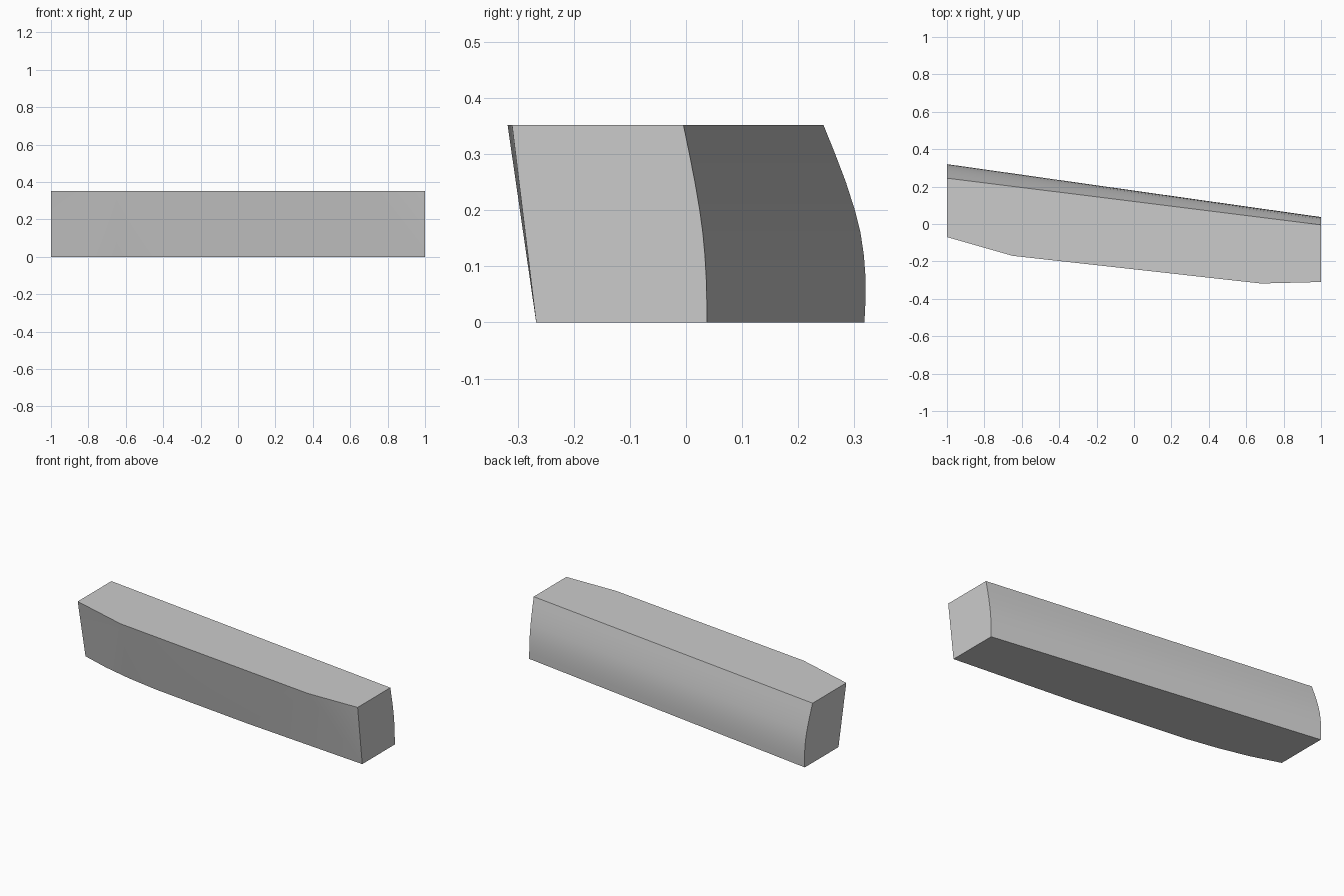
import bpy, bmesh, math

cube = bpy.data.objects.get("Cube")
if cube:
    bpy.data.objects.remove(cube, do_unlink=True)

HEIGHT = 0.352

# One plain grey material
grey = bpy.data.materials.new("plain_grey")
grey.use_nodes = True
colour = (0.6, 0.6, 0.6, 1)
grey.diffuse_color = colour
grey.node_tree.nodes["Principled BSDF"].inputs["Base Color"].default_value = colour

# Front outline (x, y): curved along the base, angular along the top
base_front = [(-1, 0.003), (-0.83, -0.05), (-0.65, -0.092), (-0.45, -0.126), (0.2, -0.198), (1, -0.267)]
top_front = [(-1, -0.07), (-0.65, -0.17), (0.68, -0.318), (1, -0.31)]

# Bowed back profile: (height, setback at the wide end)
back = [(0, 0.002), (0.04, 0), (0.08, 0), (0.12, 0.003), (0.16, 0.009),
        (0.2, 0.019), (0.25, 0.035), (0.3, 0.054), (HEIGHT, 0.075)]

bm = bmesh.new()
base = [bm.verts.new((x, y, 0)) for x, y in base_front]
top = [bm.verts.new((x, y, HEIGHT)) for x, y in top_front]
back_r = [bm.verts.new((-1, 0.32 - d, z)) for z, d in back]
back_l = [bm.verts.new((1, 0.038 - d * 0.45 - 0.025 * z, z)) for z, d in back]

# Front skin: fan, long panel, corner triangles
bm.faces.new((top[0], base[0], top[1]))
for a, b in zip(base[:3], base[1:4]):
    bm.faces.new((top[1], a, b))
bm.faces.new((top[1], base[3], top[2]))
bm.faces.new((base[3], base[4], top[2]))
bm.faces.new((top[2], base[4], base[5]))
bm.faces.new((top[2], base[5], top[3]))

# Back skin
for i in range(len(back) - 1):
    bm.faces.new((back_r[i], back_r[i + 1], back_l[i + 1], back_l[i]))

# Ends, top and base
bm.faces.new([base[0], top[0]] + back_r[::-1])
bm.faces.new([base[-1], top[-1]] + back_l[::-1])
bm.faces.new(top + [back_l[-1], back_r[-1]])
bm.faces.new(base + [back_l[0], back_r[0]])
bmesh.ops.recalc_face_normals(bm, faces=bm.faces)

mesh = bpy.data.meshes.new("curved_block")
bm.to_mesh(mesh)
bm.free()
mesh.materials.append(grey)
block = bpy.data.objects.new("curved_block", mesh)
bpy.context.collection.objects.link(block)

bpy.context.view_layer.objects.active = block
block.select_set(True)
bpy.ops.object.shade_smooth_by_angle(angle=math.radians(30))
